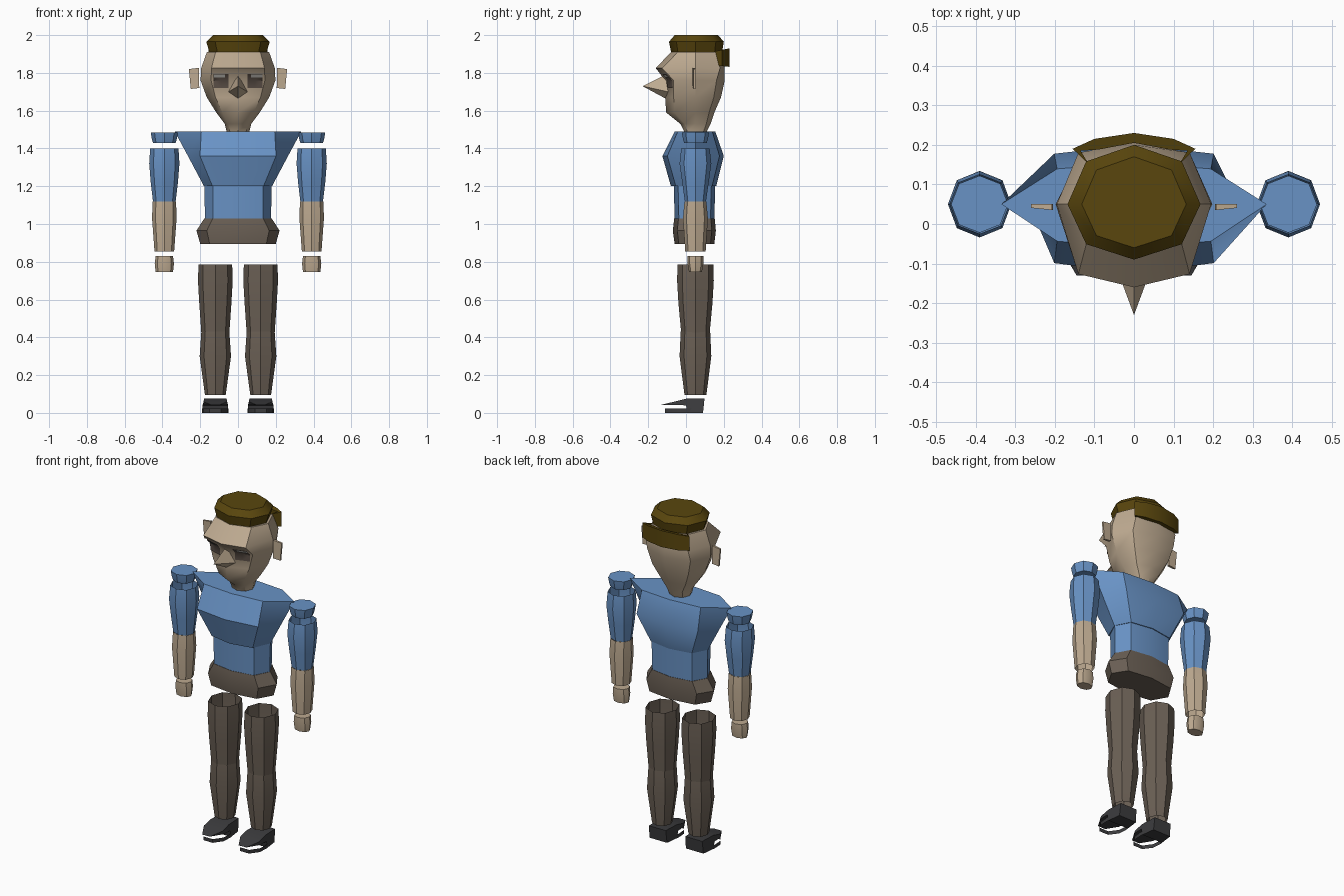
import bpy, bmesh, math

if "Cube" in bpy.data.objects:
    bpy.data.objects.remove(bpy.data.objects["Cube"])

MID = 0.05  # depth of the body's centre line


def material(name, rgb):
    m = bpy.data.materials.new(name)
    m.diffuse_color = (*rgb, 1)
    m.use_nodes = True
    m.node_tree.nodes["Principled BSDF"].inputs["Base Color"].default_value = m.diffuse_color
    return m


SKIN = material("skin", (0.51, 0.40, 0.28))
BLUE = material("shirt blue", (0.14, 0.29, 0.56))
BROWN = material("trouser brown", (0.147, 0.117, 0.091))
HAIR = material("hair brown", (0.10, 0.061, 0.004))
BLACK = material("shoe black", (0.045, 0.045, 0.048))
SHADE = material("eye socket brown", (0.10, 0.075, 0.06))
WHITE = material("eye white", (0.72, 0.70, 0.64))


def build(name, verts, faces, mat, angle=40):
    bm = bmesh.new()
    vs = [bm.verts.new(v) for v in verts]
    for f in faces:
        bm.faces.new([vs[i] for i in f]).smooth = True
    bmesh.ops.recalc_face_normals(bm, faces=bm.faces)
    me = bpy.data.meshes.new(name)
    bm.to_mesh(me)
    bm.free()
    me.set_sharp_from_angle(angle=math.radians(angle))
    me.materials.append(mat)
    ob = bpy.data.objects.new(name, me)
    bpy.context.collection.objects.link(ob)
    return ob


def ring(z, w, front, back, c=0.72, k=0.72, cx=0.0):
    """Eight-sided section: half width, front and back depth, corner fullness."""
    f, b = MID + (front - MID) * k, MID + (back - MID) * k
    pts = [(0, front), (c * w, f), (w, MID), (c * w, b),
           (0, back), (-c * w, b), (-w, MID), (-c * w, f)]
    return [(cx + x, y, z) for x, y in pts]


def loft(name, rings, mat, bottom=True, top=True, angle=40):
    n = len(rings[0])
    faces = [(r * n + i, r * n + (i + 1) % n, (r + 1) * n + (i + 1) % n, (r + 1) * n + i)
             for r in range(len(rings) - 1) for i in range(n)]
    if bottom:
        faces.append(tuple(range(n)))
    if top:
        faces.append(tuple(range((len(rings) - 1) * n, len(rings) * n)))
    return build(name, [v for r in rings for v in r], faces, mat, angle)


def tube(name, cx, levels, mat, closed):
    rings = [ring(z, rx, MID - ry, MID + ry, cx=cx) for z, rx, ry in levels]
    return loft(name, rings, mat, closed, closed)


# Head with overhanging brow
loft("head", [
    ring(1.49, 0.06, -0.01, 0.11),
    ring(1.53, 0.07, -0.03, 0.13),
    ring(1.59, 0.115, -0.105, 0.15),
    ring(1.67, 0.165, -0.11, 0.185),
    ring(1.76, 0.198, -0.11, 0.205),
    ring(1.825, 0.195, -0.16, 0.205, 0.72, 0.84),
    ring(1.91, 0.165, -0.08, 0.20)], SKIN)

# Nose
build("nose", [(0, -0.23, 1.73), (0, -0.11, 1.79), (0.05, -0.095, 1.70),
               (0, -0.11, 1.665), (-0.05, -0.095, 1.70)],
      [(0, 1, 2), (0, 2, 3), (0, 3, 4), (0, 4, 1)], SKIN, 30)

# Hair cap and the band at the back
loft("hair_cap", [ring(1.905, 0.15, -0.078, 0.19), ring(1.965, 0.168, -0.09, 0.20),
                  ring(2.0, 0.132, -0.06, 0.17)], HAIR)
half = [(0.10, 0.215), (0.155, 0.19), (0.115, 0.152), (0.135, 0.185), (0.09, 0.188)]
band = [(0, 0.23)] + half + [(0, 0.205)] + [(-x, y) for x, y in reversed(half)]
loft("hair_band", [[(x, y, z + (0.23 - y) * t) for x, y in band]
                   for z, t in ((1.832, 0.1), (1.93, -0.2))], HAIR, angle=30)


def face_y(x, z):
    """Depth of the eye socket surface."""
    y = -0.11 + 0.32 * x
    if z > 1.76:
        y -= (z - 1.76) / 0.065 * (0.05 + 0.07 * x)
    return y


for s, side in ((-1, "left"), (1, "right")):
    def face_plate(name, xs, zs, lift, mat):
        nx = len(xs)
        verts = [(s * x, face_y(x, z) - lift, z) for z in zs for x in xs]
        quads = [(r * nx + i, r * nx + i + 1, (r + 1) * nx + i + 1, (r + 1) * nx + i)
                 for r in range(len(zs) - 1) for i in range(nx - 1)]
        ob = build(name, verts, quads, mat)
        if sum(p.normal.y for p in ob.data.polygons) > 0:
            ob.data.flip_normals()

    # Dark eye sockets and eyes
    face_plate(side + "_socket", (0.05, 0.09, 0.13), (1.72, 1.76, 1.795), 0.004, SHADE)
    face_plate(side + "_eye", (0.07, 0.13), (1.776, 1.792), 0.009, WHITE)

    # Ear
    ear = [(0.205, 1.72), (0.25, 1.715), (0.26, 1.82), (0.207, 1.827)]
    loft(side + "_ear", [[(s * x, 0.035 + (x - 0.205) * 0.1, z) for x, z in ear],
                         [(s * x, 0.05, z) for x, z in ear]], SKIN, angle=30)

    # Arm
    ax = s * 0.39
    tube(side + "_shoulder", ax, [(1.43, 0.06, 0.06), (1.45, 0.066, 0.066),
                                  (1.485, 0.072, 0.072)], BLUE, True)
    tube(side + "_upper_arm", ax, [(1.12, 0.06, 0.056), (1.22, 0.072, 0.07),
                                   (1.32, 0.08, 0.084), (1.40, 0.075, 0.075)], BLUE, False)
    tube(side + "_forearm", ax, [(0.855, 0.052, 0.054), (1.03, 0.065, 0.066),
                                 (1.12, 0.062, 0.058)], SKIN, False)
    tube(side + "_hand", ax, [(0.745, 0.046, 0.034), (0.79, 0.051, 0.042),
                              (0.83, 0.046, 0.042)], SKIN, True)

    # Leg
    lx = s * 0.12
    tube(side + "_thigh", lx, [(0.42, 0.074, 0.075), (0.58, 0.085, 0.09),
                               (0.70, 0.092, 0.097), (0.785, 0.089, 0.095)], BROWN, False)
    tube(side + "_shin", lx, [(0.095, 0.055, 0.058), (0.30, 0.083, 0.084),
                              (0.43, 0.074, 0.078)], BROWN, False)

    # Shoe upper: heel block with a raised, tapering toe
    profile = [(-0.13, 0.043, 0.025), (-0.06, 0.06, 0.062), (0.0, 0.075, 0.06),
               (0.098, 0.075, 0.055), (0.09, 0.0, 0.058), (0.01, 0.0, 0.068),
               (0.0, 0.04, 0.068), (-0.06, 0.042, 0.066)]
    loft(side + "_shoe", [[(lx + d * w, y, z) for y, z, w in profile] for d in (-1, 1)],
         BLACK, angle=30)

    # Open sole rim
    rim = [(0.055, 0.085), (0.07, 0.0), (0.066, -0.06), (0.03, -0.11)]
    rim += [(-x, y) for x, y in reversed(rim)]
    loft(side + "_sole_rim", [[(lx + x, y, z) for x, y in rim] for z in (0.0, 0.022)],
         BLACK, False, False)

# Torso
loft("chest", [ring(1.20, 0.18, -0.08, 0.16, 0.75, 0.8),
               ring(1.36, 0.265, -0.125, 0.20, 0.76, 0.85),
               ring(1.49, 0.335, -0.06, 0.155, 0.58, 0.85)], BLUE)
loft("abdomen", [ring(1.03, 0.175, -0.06, 0.15, 0.75, 0.8),
                 ring(1.21, 0.178, -0.065, 0.155, 0.75, 0.8)], BLUE)
loft("pelvis", [ring(0.895, 0.20, -0.06, 0.15, 0.75, 0.8),
                ring(0.965, 0.22, -0.07, 0.158, 0.75, 0.8),
                ring(1.03, 0.178, -0.062, 0.152, 0.75, 0.8)], BROWN)
